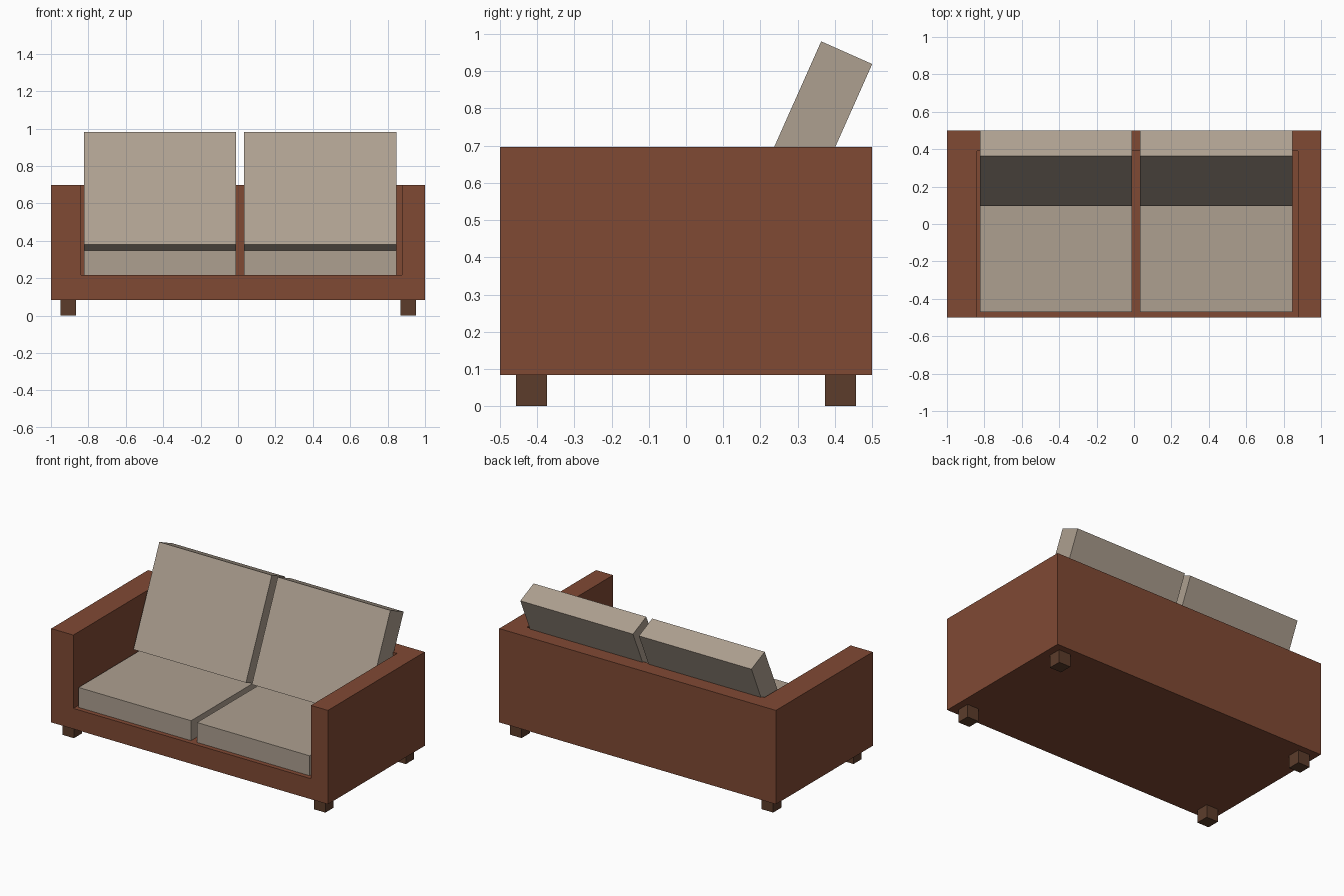
import bpy, math

if "Cube" in bpy.data.objects:
    bpy.data.objects.remove(bpy.data.objects["Cube"])


def material(name, rgb):
    m = bpy.data.materials.new(name)
    m.diffuse_color = (*rgb, 1)
    m.use_nodes = True
    m.node_tree.nodes["Principled BSDF"].inputs["Base Color"].default_value = m.diffuse_color
    return m


brown = material("red brown frame", (0.216, 0.067, 0.034))
taupe = material("taupe cushion", (0.42, 0.35, 0.28))
dark = material("dark wood", (0.107, 0.046, 0.024))


def prism(name, outline, axis, a, b, mat):
    """Extrude a 2D outline from a to b along x ('x': outline in y,z) or y ('y': outline in x,z)."""
    def place(p, d):
        return (d, p[0], p[1]) if axis == 'x' else (p[0], d, p[1])
    n = len(outline)
    verts = [place(p, a) for p in outline] + [place(p, b) for p in outline]
    faces = [list(range(n)), list(range(n, 2 * n))]
    faces += [[i, (i + 1) % n, (i + 1) % n + n, i + n] for i in range(n)]
    me = bpy.data.meshes.new(name)
    me.from_pydata(verts, [], faces)
    me.materials.append(mat)
    ob = bpy.data.objects.new(name, me)
    bpy.context.collection.objects.link(ob)
    # consistent outward normals
    import bmesh
    bm = bmesh.new()
    bm.from_mesh(me)
    bmesh.ops.recalc_face_normals(bm, faces=bm.faces)
    bm.to_mesh(me)
    bm.free()
    return ob


def rect(u0, u1, v0, v1):
    return [(u0, v0), (u1, v0), (u1, v1), (u0, v1)]


# Frame: U-shaped front section with arms and base, closed by a back panel
LOW, TOP, SEAT, BACK = 0.084, 0.697, 0.218, 0.39
IN_L, IN_R = -0.84, 0.877
prism("arms_and_base", [(-1, LOW), (1, LOW), (1, TOP), (IN_R, TOP), (IN_R, SEAT),
                        (IN_L, SEAT), (IN_L, TOP), (-1, TOP)], 'y', -0.5, BACK, brown)
prism("back_panel", rect(-1, 1, LOW, TOP), 'y', BACK, 0.5, brown)

# Back cushion side profile: a rectangle leaning back
tilt, thick, length = math.radians(24), 0.15, 0.657
y0, z0 = 0.096, 0.38
s, c = math.sin(tilt), math.cos(tilt)
lean = [(y0 + u * s + v * c, z0 + u * c - v * s)
        for u, v in ((0, 0), (0, thick), (length, thick), (length, 0))]

# Cushions: two seats and two backs
for side, a, b in (("left", -0.823, -0.01), ("right", 0.033, 0.847)):
    prism(side + "_seat_cushion", rect(-0.47, 0.37, SEAT, 0.348), 'x', a, b, taupe)
    prism(side + "_back_cushion", lean, 'x', a, b, taupe)

# Legs
for xn, x in (("left", -0.908), ("right", 0.91)):
    for yn, y in (("front", -0.415), ("back", 0.415)):
        prism(f"{yn}_{xn}_leg", rect(y - 0.042, y + 0.042, 0, LOW), 'x',
              x - 0.042, x + 0.042, dark)
